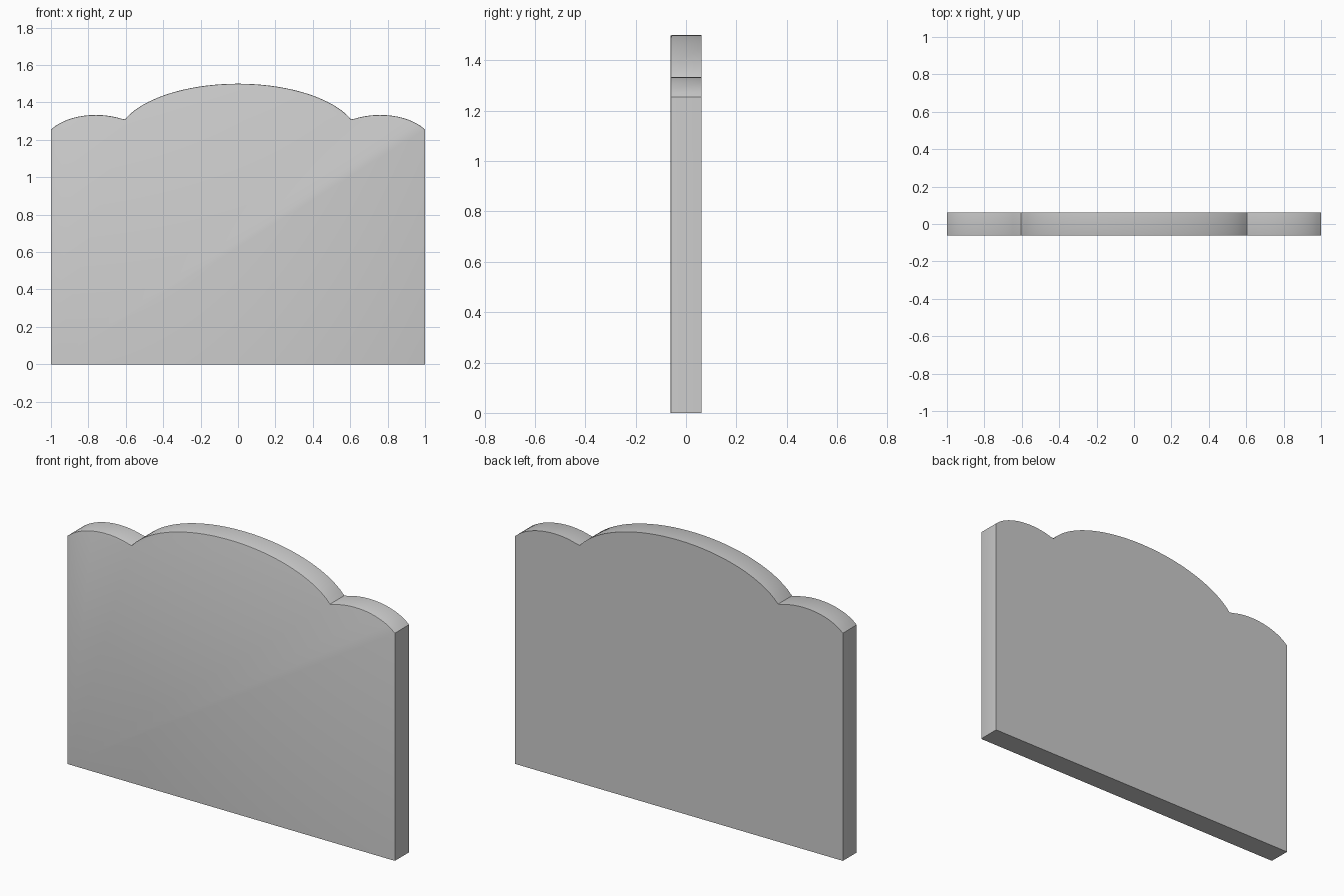
import bpy, bmesh
from math import sqrt

if "Cube" in bpy.data.objects:
    bpy.data.objects.remove(bpy.data.objects["Cube"])

HALF_DEPTH = 0.062
NOTCH = 0.605


def arch(x0, x1, cx, top, a, b, steps):
    """Points of an elliptical arch running from x0 to x1."""
    pts = []
    for i in range(steps + 1):
        x = x0 + (x1 - x0) * i / steps
        pts.append((x, top - b + b * sqrt(1 - ((x - cx) / a) ** 2)))
    return pts


# Right half of the outline: half of the main arch, then the side shoulder
half = arch(0, NOTCH, 0, 1.5, 0.65, 0.3, 24)
half += arch(NOTCH, 1, 0.76, 1.333, 0.28, 0.161, 18)[1:]
half.append((1, 0))
outline = half + [(-x, z) for x, z in reversed(half[1:])]

# Solid panel: fill the outline and extrude it to full depth
bm = bmesh.new()
face = bm.faces.new([bm.verts.new((x, HALF_DEPTH, z)) for x, z in outline])
ext = bmesh.ops.extrude_face_region(bm, geom=[face], use_keep_orig=True)
new_verts = [g for g in ext["geom"] if isinstance(g, bmesh.types.BMVert)]
bmesh.ops.translate(bm, verts=new_verts, vec=(0, -2 * HALF_DEPTH, 0))
bmesh.ops.recalc_face_normals(bm, faces=bm.faces[:])

# Fine softened edge around the front, except along the ground
rim = [e for e in bm.edges
       if all(v.co.y < 0 for v in e.verts) and any(v.co.z > 0.01 for v in e.verts)]
bmesh.ops.bevel(bm, geom=rim, offset=0.005, segments=2, profile=0.5, affect='EDGES')

mesh = bpy.data.meshes.new("arched_panel")
bm.to_mesh(mesh)
bm.free()
panel = bpy.data.objects.new("arched_panel", mesh)
bpy.context.collection.objects.link(panel)
bpy.context.view_layer.objects.active = panel
panel.select_set(True)
bpy.ops.object.shade_smooth_by_angle(angle=0.5)
